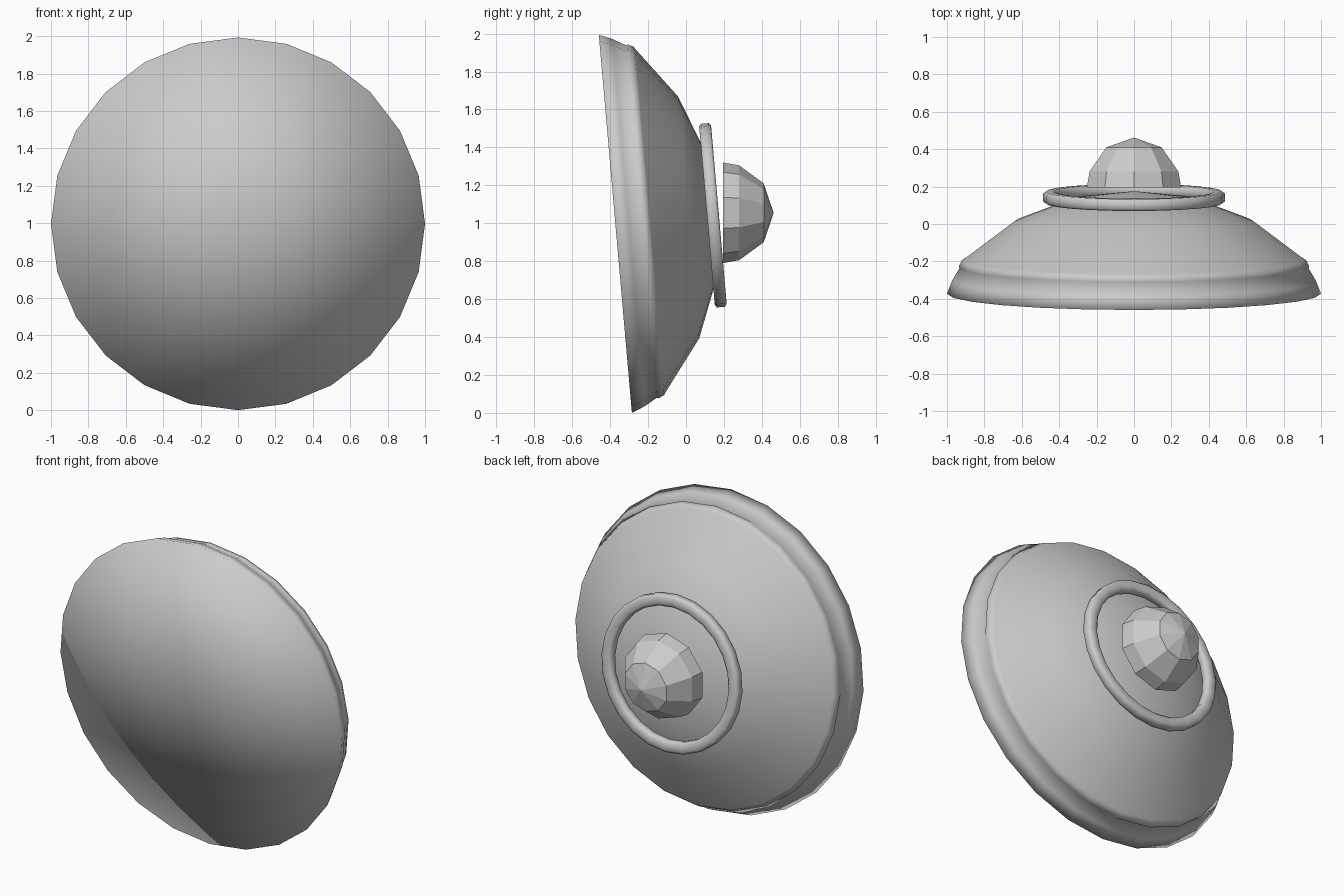
import bpy, bmesh
from math import sin, cos, pi, radians

if "Cube" in bpy.data.objects:
    bpy.data.objects.remove(bpy.data.objects["Cube"])


def lathe(name, profile, sides, loc, tilt, smooth, closed=False, start=0.0):
    """Spin (radius, height) points about local z; zero radius makes a pole."""
    bm = bmesh.new()
    rings = []
    for r, h in profile:
        if r == 0:
            rings.append([bm.verts.new((0, 0, h))] * sides)
        else:
            rings.append([bm.verts.new((r * cos(start + 2 * pi * i / sides),
                                        r * sin(start + 2 * pi * i / sides), h))
                          for i in range(sides)])
    pairs = list(zip(rings, rings[1:]))
    if closed:
        pairs.append((rings[-1], rings[0]))
    for a, b in pairs:
        for i in range(sides):
            j = (i + 1) % sides
            quad = list(dict.fromkeys((a[i], a[j], b[j], b[i])))
            bm.faces.new(quad)
    bmesh.ops.recalc_face_normals(bm, faces=bm.faces)
    for f in bm.faces:
        f.smooth = smooth
    mesh = bpy.data.meshes.new(name)
    bm.to_mesh(mesh)
    bm.free()
    obj = bpy.data.objects.new(name, mesh)
    obj.location = loc
    obj.rotation_euler = (tilt, 0, 0)
    bpy.context.collection.objects.link(obj)
    return obj


CENTRE = (0, -0.3725, 0.997)
TILT = radians(-85)

# Dish: flat front cap, flared rim, raised band, shallow domed back
lathe("dish", [(0, 0), (1.0, 0), (0.972, 0.07), (0.932, 0.139),
               (0.937, 0.145), (0.922, 0.178), (0.911, 0.184),
               (0.64, 0.388), (0.33, 0.508), (0, 0.55)],
      24, CENTRE, TILT, True)

# Raised ring on the back, softly rounded
lathe("back_ring", [(0.415, 0.50), (0.415, 0.535), (0.43, 0.548), (0.472, 0.548),
                    (0.486, 0.537), (0.486, 0.495), (0.472, 0.485), (0.43, 0.485)],
      24, CENTRE, TILT, True, closed=True)

# Faceted knob, pointing straight back
lathe("back_knob", [(0, 0), (0.265, 0), (0.25, 0.085), (0.155, 0.215), (0, 0.267)],
      10, (0, 0.195, 1.055), radians(-90), False, start=pi / 2)
